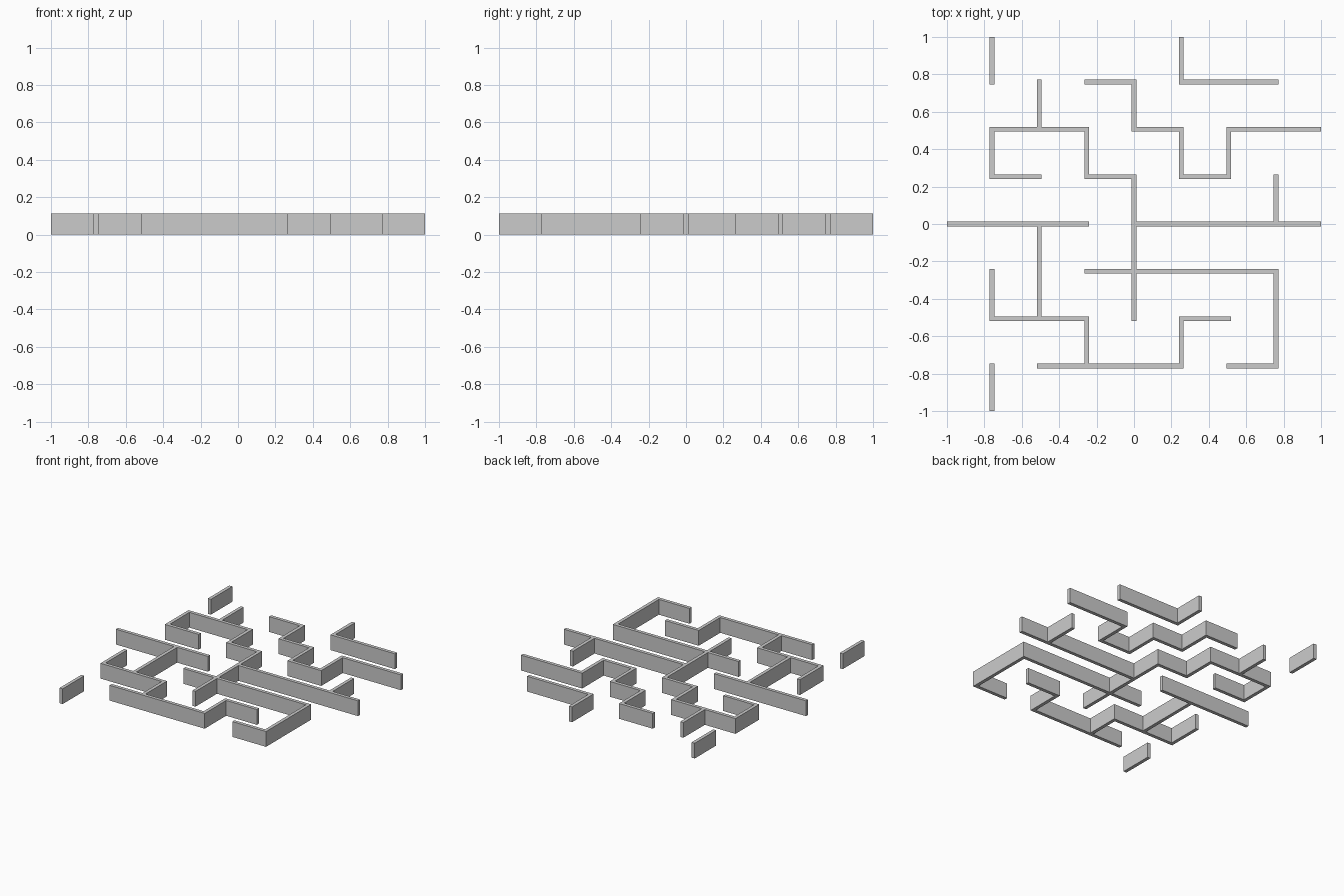
import bpy, bmesh, math

if "Cube" in bpy.data.objects:
    bpy.data.objects.remove(bpy.data.objects["Cube"])

PITCH = 1 / 3.95        # spacing of the maze grid
THICK = 0.1 * PITCH     # wall thickness
HEIGHT = 0.114

# Each wall group is a set of paths through grid nodes (-4..4)
WALLS = {
    "back_left_stub": [[(-3, 4), (-3, 3)]],
    "front_left_stub": [[(-3, -3), (-3, -4)]],
    "back_right_wall": [[(1, 4), (1, 3), (3, 3)]],
    "back_zigzag_wall": [[(-1, 3), (0, 3), (0, 2), (1, 2), (1, 1), (2, 1), (2, 2), (4, 2)]],
    "central_wall": [
        [(-2, 1), (-3, 1), (-3, 2), (-1, 2), (-1, 1), (0, 1), (0, -2)],
        [(-2, 3), (-2, 2)],
        [(0, 0), (4, 0)],
        [(3, 1), (3, 0)],
        [(-1, -1), (3, -1), (3, -3), (2, -3)],
    ],
    "front_left_wall": [
        [(-4, 0), (-1, 0)],
        [(-2, 0), (-2, -2)],
        [(-3, -1), (-3, -2), (-1, -2), (-1, -3)],
        [(-2, -3), (1, -3), (1, -2), (2, -2)],
    ],
}


def span(i):
    """Range of a fine cell: even = wall post, odd = gap between posts."""
    if i % 2 == 0:
        c = i / 2 * PITCH
        return c - THICK / 2, c + THICK / 2
    return (i - 1) / 2 * PITCH + THICK / 2, (i + 1) / 2 * PITCH - THICK / 2


def build_wall(name, paths):
    # Fine cells covered by the paths; the missing outer frame is left out
    cells = set()
    for path in paths:
        for (ax, ay), (bx, by) in zip(path, path[1:]):
            for x in range(2 * min(ax, bx), 2 * max(ax, bx) + 1):
                for y in range(2 * min(ay, by), 2 * max(ay, by) + 1):
                    if max(abs(x), abs(y)) < 8:
                        cells.add((x, y))
    bm = bmesh.new()
    for x, y in sorted(cells):
        (x0, x1), (y0, y1) = span(x), span(y)
        bm.faces.new([bm.verts.new((u, v, 0)) for u, v in
                      ((x0, y0), (x1, y0), (x1, y1), (x0, y1))])
    # Merge to a single footprint, then raise it
    bmesh.ops.remove_doubles(bm, verts=bm.verts[:], dist=1e-5)
    bmesh.ops.dissolve_limit(bm, angle_limit=math.radians(1),
                             verts=bm.verts[:], edges=bm.edges[:])
    ext = bmesh.ops.extrude_face_region(bm, geom=bm.faces[:], use_keep_orig=True)
    top = [g for g in ext["geom"] if isinstance(g, bmesh.types.BMVert)]
    bmesh.ops.translate(bm, verts=top, vec=(0, 0, HEIGHT))
    bmesh.ops.recalc_face_normals(bm, faces=bm.faces[:])
    mesh = bpy.data.meshes.new(name)
    bm.to_mesh(mesh)
    bm.free()
    bpy.context.collection.objects.link(bpy.data.objects.new(name, mesh))


for name, paths in WALLS.items():
    build_wall(name, paths)
